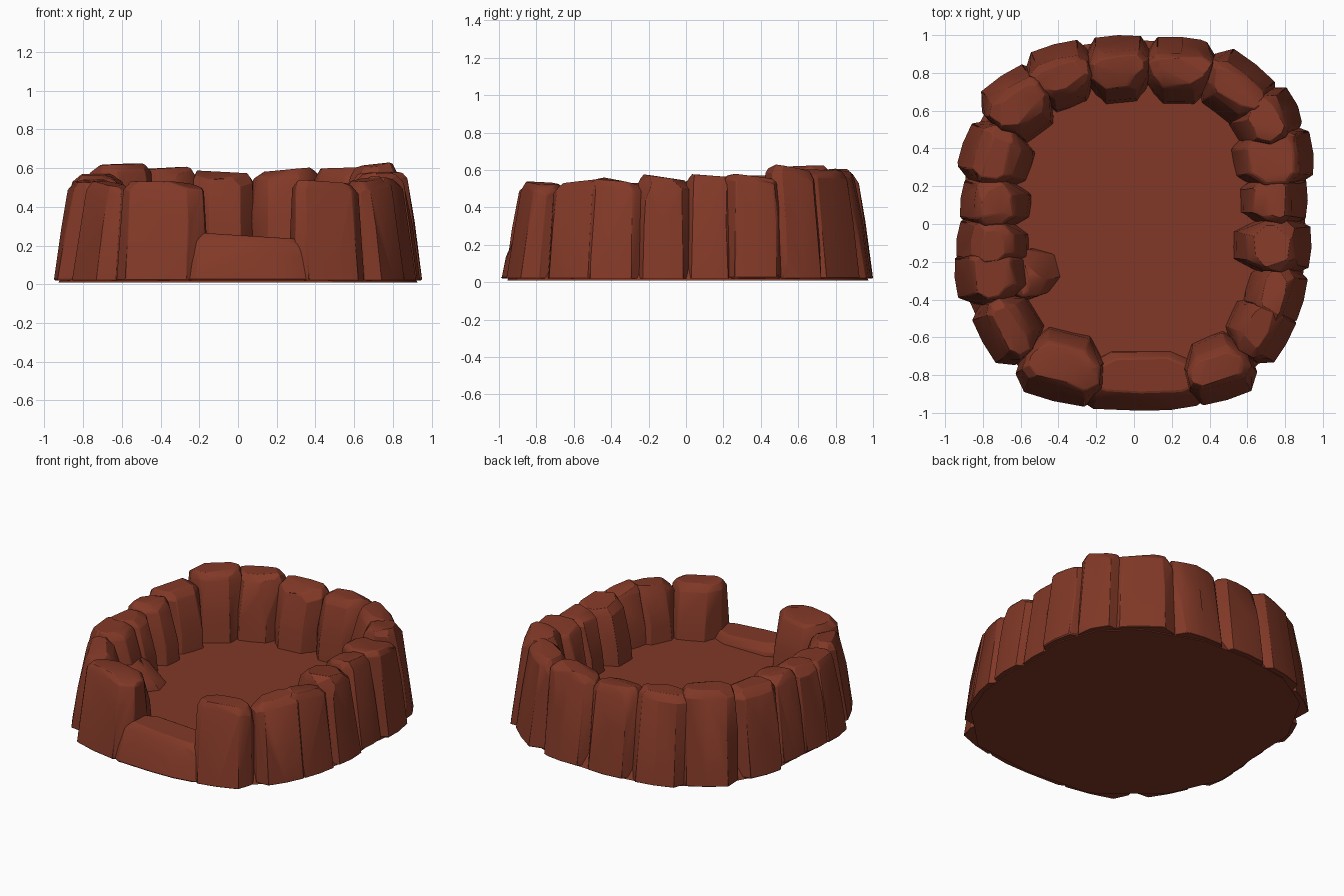
import bpy, bmesh, math, random
from mathutils import Vector

if "Cube" in bpy.data.objects:
    bpy.data.objects.remove(bpy.data.objects["Cube"])

random.seed(7)
FLOOR_Z = 0.19

clay = bpy.data.materials.new("red_brown_rock")
clay.diffuse_color = (0.22, 0.04, 0.02, 1)
clay.use_nodes = True
clay.node_tree.nodes["Principled BSDF"].inputs["Base Color"].default_value = clay.diffuse_color


def finish(name, bm, bevel=0.0):
    bmesh.ops.recalc_face_normals(bm, faces=bm.faces)
    me = bpy.data.meshes.new(name)
    bm.to_mesh(me)
    bm.free()
    ob = bpy.data.objects.new(name, me)
    bpy.context.collection.objects.link(ob)
    me.materials.append(clay)
    bpy.ops.object.select_all(action='DESELECT')
    ob.select_set(True)
    bpy.context.view_layer.objects.active = ob
    bpy.ops.object.shade_smooth_by_angle(angle=math.radians(28))
    if bevel:
        m = ob.modifiers.new("worn_edges", 'BEVEL')
        m.width = bevel
        m.segments = 1
        m.limit_method = 'ANGLE'
        m.angle_limit = math.radians(30)
    return ob


def rehull(bm):
    """Rebuild the solid as the convex hull of its remaining points."""
    pts = [v.co.copy() for v in bm.verts]
    bm.clear()
    for p in pts:
        bm.verts.new(p)
    res = bmesh.ops.convex_hull(bm, input=bm.verts)
    junk = {g for g in res["geom_interior"] + res["geom_unused"]
            if isinstance(g, bmesh.types.BMVert)}
    bmesh.ops.delete(bm, geom=list(junk), context='VERTS')
    bmesh.ops.dissolve_limit(bm, angle_limit=math.radians(4),
                             verts=bm.verts, edges=bm.edges)


# plan outline of a rock: (position across width, position outer 0 -> inner 1)
PLAN = [(-0.34, 0.02), (0.02, 0.0), (0.36, 0.03), (0.5, 0.24), (0.47, 0.66),
        (0.25, 0.98), (-0.22, 1.0), (-0.46, 0.68), (-0.5, 0.26)]


def rock(name, ox, oy, ix, iy, w, h, lean_out=0.09, lean_in=0.10, chips=4):
    o, i = Vector((ox, oy, 0)), Vector((ix, iy, 0))
    d = (i - o).length
    inward = (i - o) / d
    side = Vector((-inward.y, inward.x, 0))
    tilt = random.uniform(-0.02, 0.02)
    bm = bmesh.new()
    # levels: height, fraction of lean reached, shrink of the plan
    for z, k, s in ((0.02, 0, 1.0), (h * 0.55, 0.52, 0.96),
                    (h - 0.045, 0.9, 0.91), (h, 1.0, 0.76)):
        a = lean_out * k
        b = d - lean_in * max(0.0, (z - FLOOR_Z) / (h - FLOOR_Z))
        mid, half = (a + b) / 2, (b - a) / 2
        if s < 0.8:
            half -= 0.025
        for u, t in PLAN:
            j = 0 if z < 0.03 else 0.009
            p = o + inward * (mid + (t * 2 - 1) * half) + side * (u * w * s)
            p += Vector((random.uniform(-j, j), random.uniform(-j, j), 0))
            p.z = z + (tilt * u * 2 if s < 0.95 else 0)
            bm.verts.new(p)
    rehull(bm)
    # chipped corners
    for _ in range(chips):
        v = random.choice([v for v in bm.verts if v.co.z > 0.1])
        c = o + inward * d / 2 + Vector((0, 0, h * 0.5))
        n = (v.co - c).normalized()
        n += Vector([random.uniform(-0.35, 0.35) for _ in range(3)])
        n.normalize()
        far = max(q.co.dot(n) for q in bm.verts)
        cut = n * (far - random.uniform(0.008, 0.022))
        bmesh.ops.bisect_plane(bm, geom=bm.verts[:] + bm.edges[:] + bm.faces[:],
                               plane_co=cut, plane_no=n, clear_outer=True)
        rehull(bm)
    return finish(name, bm, 0.007)


# ring of boulders: outer foot x, y, inner foot x, y, width, height
RING = [
    (-0.09, 1.00, -0.07, 0.62, 0.35, 0.58), (0.25, 0.99, 0.23, 0.62, 0.37, 0.59),
    (0.64, 0.85, 0.42, 0.57, 0.40, 0.60), (0.86, 0.64, 0.52, 0.46, 0.29, 0.61),
    (0.95, 0.38, 0.50, 0.33, 0.33, 0.58), (0.92, 0.13, 0.54, 0.13, 0.28, 0.57),
    (0.94, -0.12, 0.51, -0.11, 0.31, 0.56), (0.90, -0.40, 0.58, -0.32, 0.32, 0.55),
    (0.81, -0.63, 0.50, -0.46, 0.34, 0.54), (0.50, -0.93, 0.39, -0.58, 0.38, 0.53),
    (-0.42, -0.94, -0.33, -0.55, 0.47, 0.53), (-0.80, -0.63, -0.50, -0.46, 0.37, 0.52),
    (-0.95, -0.29, -0.54, -0.25, 0.30, 0.53), (-0.94, -0.08, -0.54, -0.12, 0.27, 0.54),
    (-0.92, 0.13, -0.53, 0.09, 0.28, 0.56), (-0.91, 0.42, -0.53, 0.29, 0.34, 0.57),
    (-0.71, 0.78, -0.49, 0.46, 0.37, 0.62), (-0.43, 0.95, -0.33, 0.60, 0.36, 0.60),
]
for n, r in enumerate(RING):
    rock(f"wall_rock_{n + 1}", *r)

# low entrance step in the front gap
rock("entrance_step", 0.05, -0.99, 0.05, -0.67, 0.74, 0.25,
     lean_out=0.07, lean_in=0.01, chips=2)
# small wedge of rock spilling onto the floor at the left
rock("floor_wedge", -0.70, -0.30, -0.40, -0.22, 0.28, 0.33,
     lean_out=0.05, lean_in=0.14, chips=1)

# floor slab filling the ring, its rim following the boulders' feet
feet = [Vector((r[0], r[1], 0)) for r in RING]
feet.insert(10, Vector((0.05, -0.98, 0)))
bm = bmesh.new()
rings = []
for z, s in ((0.01, 0.975), (FLOOR_Z, 0.88)):
    rings.append([bm.verts.new((p.x * s, p.y * s, z)) for p in feet])
bm.faces.new(rings[0])
bm.faces.new(rings[1])
for k in range(len(feet)):
    m = (k + 1) % len(feet)
    bm.faces.new((rings[0][k], rings[0][m], rings[1][m], rings[1][k]))
finish("floor_slab", bm)
